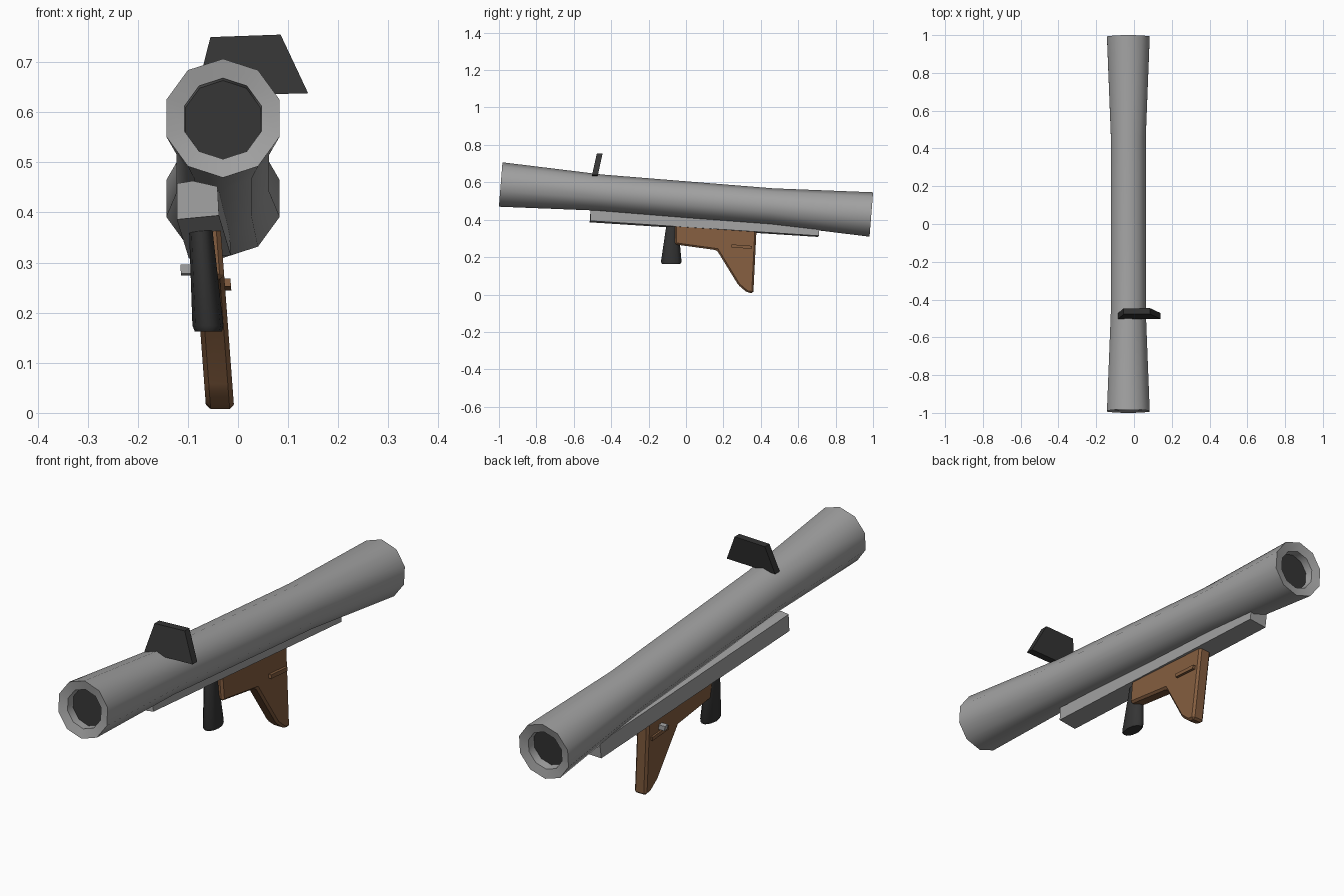
import bpy, bmesh, math
from mathutils import Vector, Matrix

if "Cube" in bpy.data.objects:
    bpy.data.objects.remove(bpy.data.objects["Cube"])


def material(name, rgb):
    m = bpy.data.materials.new(name)
    m.diffuse_color = (*rgb, 1)
    m.use_nodes = True
    m.node_tree.nodes["Principled BSDF"].inputs["Base Color"].default_value = m.diffuse_color
    return m


GREY = material("steel grey", (0.36, 0.36, 0.36))
DARK = material("dark grey", (0.035, 0.035, 0.035))
BROWN = material("wood brown", (0.23, 0.11, 0.05))


def finish(name, bm, mats, angle=45, bevel=0.0):
    bmesh.ops.recalc_face_normals(bm, faces=bm.faces)
    if bevel:
        bmesh.ops.bevel(bm, geom=bm.edges[:], offset=bevel, segments=1,
                        affect='EDGES', clamp_overlap=True)
    me = bpy.data.meshes.new(name)
    bm.to_mesh(me)
    bm.free()
    for m in mats:
        me.materials.append(m)
    ob = bpy.data.objects.new(name, me)
    bpy.context.collection.objects.link(ob)
    bpy.ops.object.select_all(action='DESELECT')
    ob.select_set(True)
    bpy.context.view_layer.objects.active = ob
    bpy.ops.object.shade_smooth_by_angle(angle=math.radians(angle))
    return ob


def loft(rings, cap_index=0):
    """Skin a list of closed point rings and cap both ends."""
    bm = bmesh.new()
    loops = [[bm.verts.new(p) for p in r] for r in rings]
    for a, b in zip(loops, loops[1:]):
        n = len(a)
        for i in range(n):
            bm.faces.new((a[i], a[(i + 1) % n], b[(i + 1) % n], b[i]))
    for end in (loops[0], loops[-1]):
        bm.faces.new(end).material_index = cap_index
    return bm


# Launch tube: ten sides, flared ends, recessed dark bores
half = [(0.95, 0.079), (0.985, 0.081), (0.994, 0.119), (0.46, 0.097)]
profile = [(-y, r) for y, r in half] + half[::-1]
rings = [[(r * math.sin(math.tau * i / 10), y, r * math.cos(math.tau * i / 10))
          for i in range(10)] for y, r in profile]
tube = finish("launch_tube", loft(rings, 1), [GREY, DARK])
tube.rotation_euler.x = -0.0807
tube.location = (-0.03, 0, 0.508)

# Mounting rail under the tube, slightly twisted to the left
rail = [[(-0.122, -0.515, 0.386), (-0.038, -0.51, 0.394),
         (-0.041, -0.51, 0.452), (-0.09, -0.51, 0.463), (-0.122, -0.51, 0.458)],
        [(-0.098, 0.705, 0.308), (-0.014, 0.71, 0.314),
         (-0.017, 0.715, 0.37), (-0.066, 0.715, 0.382), (-0.098, 0.715, 0.378)]]
finish("mounting_rail", loft(rail), [GREY], 20)


# Wooden grip: side profile given thickness and a small roll
def prism(points, x0, x1):
    lean = lambda z: -0.035 - 0.075 * z
    return loft([[(lean(z) + x, y, z) for y, z in points] for x in (x0, x1)])


grip = [(-0.06, 0.375), (0.377, 0.345), (0.36, 0.006), (0.325, 0.012),
        (0.28, 0.05), (0.165, 0.237), (-0.06, 0.268)]
finish("wooden_grip", prism(grip, -0.028, 0.028), [BROWN], 30, 0.009)

# Raised bars on both grip sides and the small lever on the left
bar = [(0.243, 0.268), (0.352, 0.260), (0.350, 0.244), (0.242, 0.252)]
finish("grip_bar_right", prism(bar, 0.02, 0.040), [BROWN], 30)
finish("grip_bar_left", prism(bar, -0.036, -0.02), [BROWN], 30)
lever = [(0.285, 0.296), (0.305, 0.294), (0.305, 0.274), (0.285, 0.278)]
finish("grip_lever", prism(lever, -0.058, -0.03), [GREY], 30)

# Front handle: tapered oval cylinder
handle = []
for x, y, z, rx, ry in [(-0.059, -0.079, 0.162, 0.027, 0.05),
                        (-0.060, -0.079, 0.174, 0.031, 0.058),
                        (-0.075, -0.073, 0.375, 0.023, 0.033),
                        (-0.076, -0.072, 0.40, 0.023, 0.033)]:
    handle.append([(x + rx * math.cos(math.tau * i / 10),
                    y + ry * math.sin(math.tau * i / 10), z) for i in range(10)])
finish("front_handle", loft(handle), [DARK], 50)

# Sight plate leaning back on top of the tube
sight = [(-0.085, 0.632), (0.14, 0.638), (0.085, 0.755), (-0.055, 0.75)]
plate = [[(x, y + (z - 0.635) * 0.22, z) for x, z in sight] for y in (-0.503, -0.472)]
finish("sight_plate", loft(plate), [DARK], 20)
